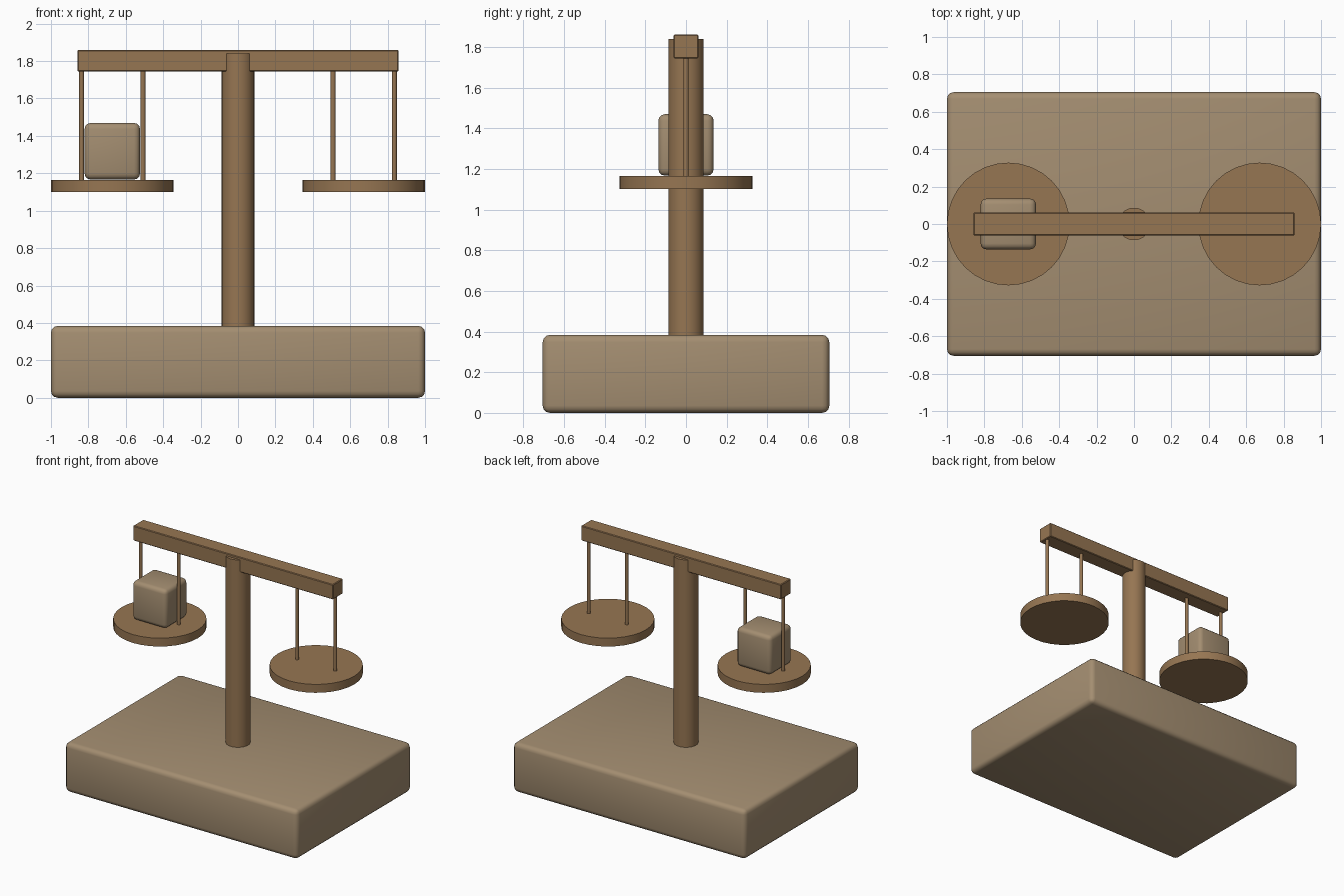
import bpy
import math

cube = bpy.data.objects.get("Cube")
if cube:
    bpy.data.objects.remove(cube, do_unlink=True)


def make_material(name, rgb):
    mat = bpy.data.materials.new(name)
    mat.use_nodes = True
    mat.diffuse_color = (*rgb, 1)
    mat.node_tree.nodes["Principled BSDF"].inputs["Base Color"].default_value = (*rgb, 1)
    return mat


stone = make_material("tan stone", (0.37, 0.27, 0.165))
wood = make_material("brown wood", (0.305, 0.18, 0.085))


def finish(obj, name, mat):
    obj.name = name
    obj.data.materials.append(mat)
    bpy.ops.object.shade_smooth_by_angle(angle=math.radians(35))
    return obj


def box(name, center, size, bevel, segments, mat):
    bpy.ops.mesh.primitive_cube_add(size=1, location=center)
    obj = bpy.context.object
    obj.scale = size
    bpy.ops.object.transform_apply(location=False, rotation=False, scale=True)
    mod = obj.modifiers.new("rounded edges", "BEVEL")
    mod.width = bevel
    mod.segments = segments
    bpy.ops.object.modifier_apply(modifier=mod.name)
    return finish(obj, name, mat)


def cylinder(name, x, radius, bottom, top, sides, mat):
    bpy.ops.mesh.primitive_cylinder_add(
        vertices=sides, radius=radius, depth=top - bottom,
        location=(x, 0, (bottom + top) / 2))
    return finish(bpy.context.object, name, mat)


# Plinth, column and crossbar
box("base", (0, 0, 0.192), (2, 1.41, 0.384), 0.036, 3, stone)
cylinder("post", 0, 0.087, 0.37, 1.84, 32, wood)
box("beam", (0, 0, 1.802), (1.718, 0.124, 0.116), 0.005, 1, wood)

# Two pans, each hung from a pair of rods
for side, sign in (("left", 1), ("right", -1)):
    x = sign * 0.672
    cylinder(side + "_pan", x, 0.328, 1.1, 1.165, 32, wood)
    for place, offset in (("outer", 0.164), ("inner", -0.164)):
        cylinder(f"{side}_{place}_rod", x + sign * offset, 0.013, 1.15, 1.76, 16, wood)

# Weight resting on the right pan
box("weight", (-0.672, 0, 1.318), (0.296, 0.272, 0.302), 0.032, 3, stone)
